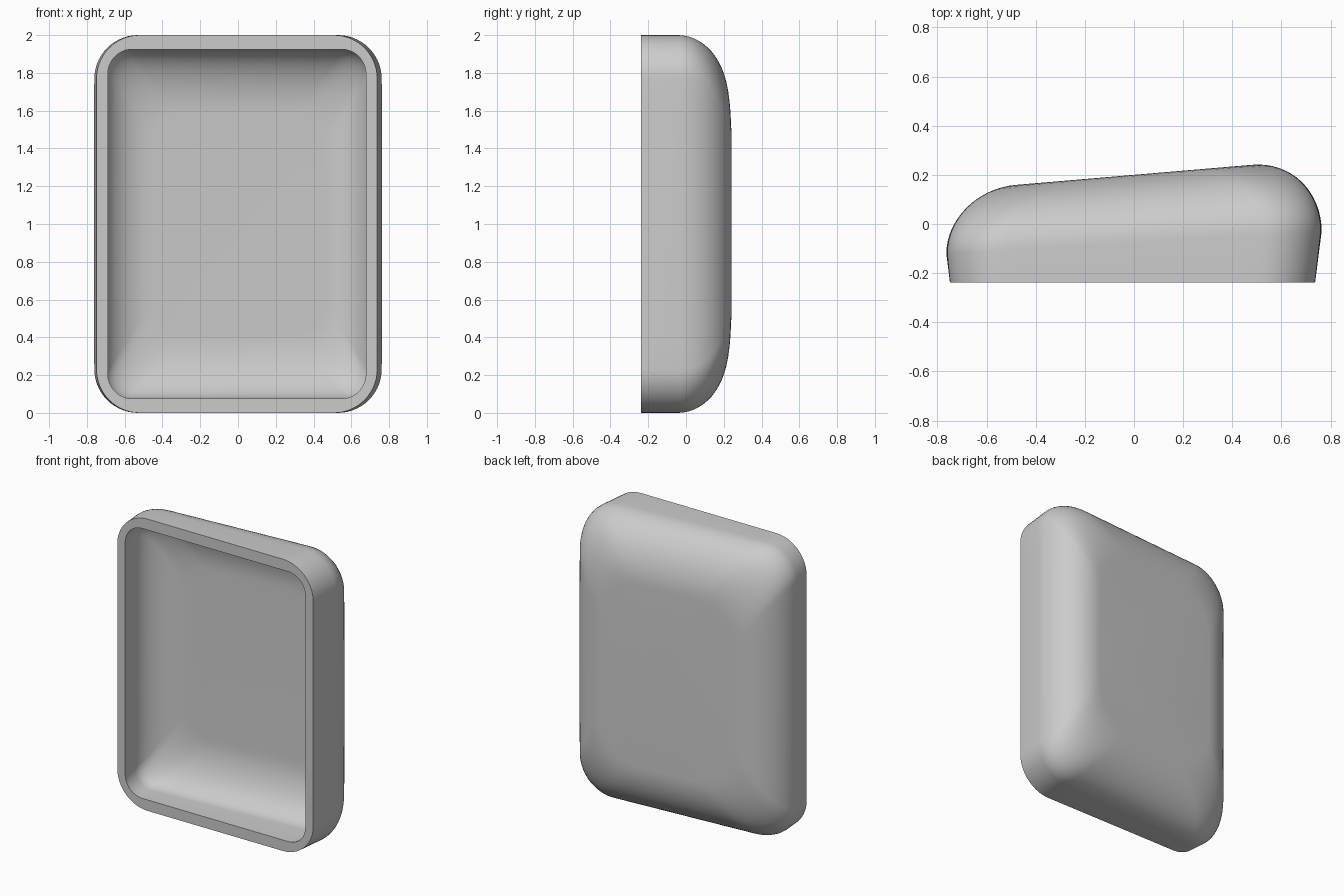
import bpy, bmesh, math

if "Cube" in bpy.data.objects:
    bpy.data.objects.remove(bpy.data.objects["Cube"])

SEG = 14      # segments per rounded corner
STEPS = 16    # rings across the rounded back edge


def outline(hx, hz, r):
    """Rounded rectangle in x/z, with subdivided straight sides."""
    pts = []
    corners = ((1, 1, 0), (-1, 1, 90), (-1, -1, 180), (1, -1, 270))
    for sx, sz, start in corners:
        for i in range(SEG + 1):
            a = math.radians(start + 90 * i / SEG)
            pts.append((sx * (hx - r) + r * math.cos(a),
                        sz * (hz - r) + r * math.sin(a)))
    out = []
    n = len(pts)
    for i, p in enumerate(pts):
        out.append(p)
        if i % (SEG + 1) == SEG:          # straight side follows
            q = pts[(i + 1) % n]
            for k in range(1, 10):
                t = k / 10
                out.append((p[0] + (q[0] - p[0]) * t, p[1] + (q[1] - p[1]) * t))
    return out


def rings(wall_x, wall_z, r, t):
    """Rings from the open rim, along the flared wall, over to the slanted back."""
    result = [[(x - 0.006, -0.238, z + 1) for x, z in outline(wall_x, wall_z, r)]]
    hx = wall_x + 0.016
    for s in range(STEPS + 1):
        a = math.pi / 2 * s / STEPS
        c, d = 1 - math.cos(a), math.sin(a)
        ring = []
        for x, z in outline(hx - (0.28 - t * 0.5) * c, wall_z - (0.38 - t * 0.5) * c, r + 0.04 * c):
            x *= 1 + 0.006 * (1 - z * z)
            base = -0.075 + 0.06 * x
            depth = 0.275 + 0.025 * x - t
            ring.append((x, base + depth * d, z + 1))
        result.append(ring)
    return result


bm = bmesh.new()


def skin(levels):
    loops = [[bm.verts.new(p) for p in lv] for lv in levels]
    for a, b in zip(loops, loops[1:]):
        bridge(a, b)
    bm.faces.new(loops[-1])
    return loops[0]


def bridge(a, b):
    n = len(a)
    for i in range(n):
        j = (i + 1) % n
        bm.faces.new((a[i], a[j], b[j], b[i]))


# outer skin, inner skin and the flat front rim joining them
outer = skin(rings(0.743, 1.0, 0.23, 0.0))
inner = skin(rings(0.683, 0.925, 0.13, 0.07))
bridge(outer, inner)
bmesh.ops.recalc_face_normals(bm, faces=bm.faces)

mesh = bpy.data.meshes.new("hollow_shell")
bm.to_mesh(mesh)
bm.free()
shell = bpy.data.objects.new("hollow_shell", mesh)
bpy.context.collection.objects.link(shell)

mat = bpy.data.materials.new("light_grey")
mat.diffuse_color = (0.6, 0.6, 0.6, 1)
mat.use_nodes = True
mat.node_tree.nodes["Principled BSDF"].inputs["Base Color"].default_value = mat.diffuse_color
mesh.materials.append(mat)

bpy.context.view_layer.objects.active = shell
shell.select_set(True)
bpy.ops.object.shade_smooth_by_angle(angle=math.radians(35))
